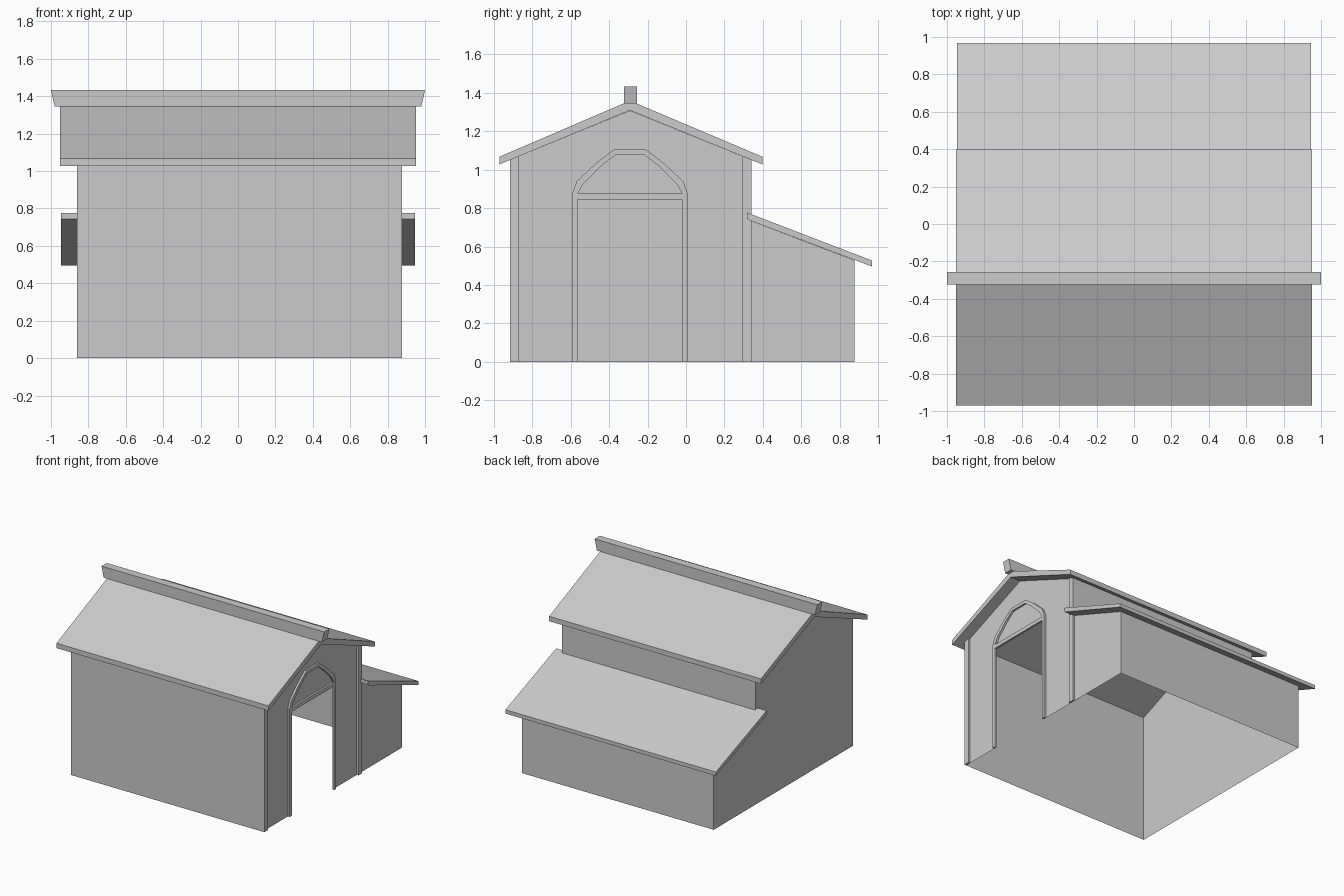
import bpy, bmesh

if "Cube" in bpy.data.objects:
    bpy.data.objects.remove(bpy.data.objects["Cube"])

WALL_X = 0.862    # half length of the walls
TRIM_X = 0.878    # outer face of the trim
MID = -0.2915     # ridge and door centre line in y


def make(name, bm):
    bmesh.ops.remove_doubles(bm, verts=bm.verts, dist=1e-5)
    bmesh.ops.recalc_face_normals(bm, faces=bm.faces)
    me = bpy.data.meshes.new(name)
    bm.to_mesh(me)
    bm.free()
    ob = bpy.data.objects.new(name, me)
    bpy.context.collection.objects.link(ob)
    return ob


def prism(name, profile, x0, x1):
    """Extrude a (y, z) profile along x."""
    bm = bmesh.new()
    a = [bm.verts.new((x0, y, z)) for y, z in profile]
    b = [bm.verts.new((x1, y, z)) for y, z in profile]
    bm.faces.new(a)
    bm.faces.new(b[::-1])
    n = len(profile)
    for i in range(n):
        j = (i + 1) % n
        bm.faces.new((a[i], b[i], b[j], a[j]))
    return make(name, bm)


def mirrored(half):
    """Complete a left half profile across the centre line."""
    return half + [(2 * MID - y, z) for y, z in reversed(half)]


# Wall shell: thin sheets, open below and under the roofs
outline = [(-0.915, 0), (-0.915, 1.05), (MID, 1.307), (0.34, 1.05),
           (0.34, 0.732), (0.875, 0.529), (0.875, 0)]
doorway = [(-0.005 - 0.015, 0), (-0.02, 0.86), (-0.563, 0.86), (-0.563, 0)]
bm = bmesh.new()
bm.faces.new([bm.verts.new((-WALL_X, y, z)) for y, z in outline])
bm.faces.new([bm.verts.new((WALL_X, y, z)) for y, z in outline + doorway])
for i in (0, 3, 5):
    (y0, z0), (y1, z1) = outline[i], outline[i + 1]
    bm.faces.new([bm.verts.new(c) for c in (
        (-WALL_X, y0, z0), (WALL_X, y0, z0), (WALL_X, y1, z1), (-WALL_X, y1, z1))])
make("walls", bm)

# Main gable roof
prism("main_roof", [(-0.97, 1.027), (-0.97, 1.067), (MID, 1.358), (0.397, 1.067),
                    (0.397, 1.027), (MID, 1.308)], -0.952, 0.952)

# Lean-to roof
prism("lean_to_roof", [(0.316, 0.745), (0.316, 0.777), (0.967, 0.527),
                       (0.967, 0.496), (0.335, 0.734)], -0.946, 0.946)

# Ridge beam with flared ends
beam = prism("ridge_beam", [(-0.323, 1.344), (-0.323, 1.433),
                            (-0.256, 1.433), (-0.256, 1.344)], -1, 1)
for v in beam.data.vertices:
    if v.co.z < 1.4:
        v.co.x *= 0.98

# Corner posts on the door side
prism("front_post", [(-0.915, 0), (-0.915, 1.05), (-0.868, 1.069), (-0.868, 0)], WALL_X, TRIM_X)
prism("back_post", [(0.34, 0), (0.34, 1.05), (0.293, 1.069), (0.293, 0)], WALL_X, TRIM_X)

# Arched door frame with fanlight bar
outer = mirrored([(-0.59, 0), (-0.59, 0.88), (-0.568, 0.94), (-0.465, 1.035), (-0.375, 1.104)])
inner = mirrored([(-0.563, 0), (-0.563, 0.875), (-0.535, 0.925), (-0.442, 1.018), (-0.364, 1.078)])
prism("door_frame", outer + inner[::-1], WALL_X, TRIM_X)
prism("fanlight_bar", mirrored([(-0.563, 0.844), (-0.563, 0.875)]), WALL_X, TRIM_X)
